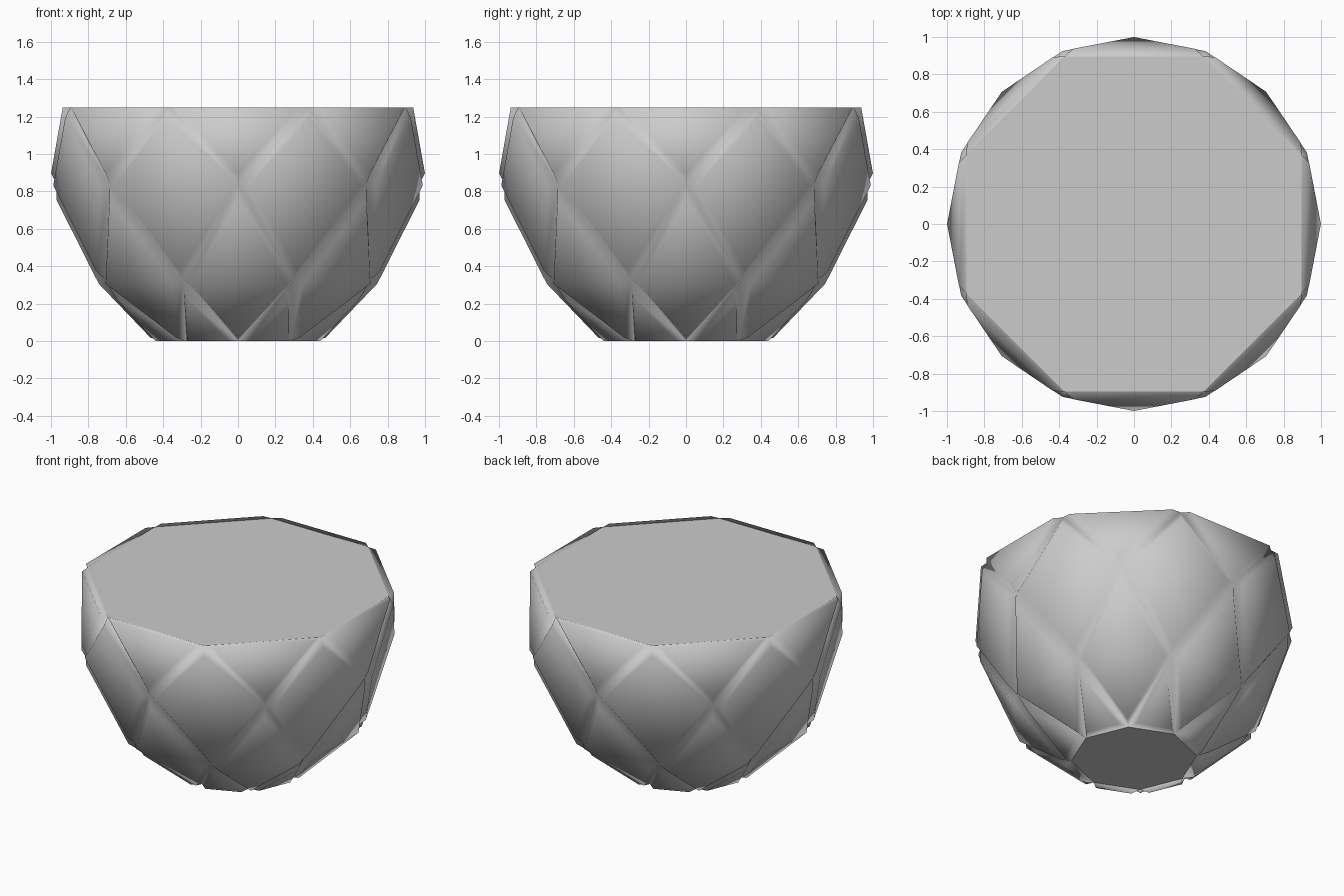
import bpy, bmesh
from math import sin, cos, pi
from mathutils import Vector

cube = bpy.data.objects.get("Cube")
if cube:
    bpy.data.objects.remove(cube, do_unlink=True)

SIDES = 8
INSET, LIFT = 0.034, 0.04          # groove half-width and panel height
STEP = 2 * pi / SIDES
# lattice rows from foot to rim: radius, height, angular shift in steps
ROWS = [(0.395, 0.0, 0), (0.77, 0.33, 0.5), (0.969, 0.84, 0), (0.97, 1.25, 0.5)]

bm = bmesh.new()


def polar(r, z, turn):
    return Vector((r * cos(turn * STEP), r * sin(turn * STEP), z))


nodes = [[bm.verts.new(polar(r, z, i + s)) for i in range(SIDES)] for r, z, s in ROWS]


def node(row, turn):
    return nodes[row][round(turn - ROWS[row][2]) % SIDES]


def half_panel(apex, left, right):
    """Inset corners and outward normal of one triangular half."""
    mid = (left.co + right.co) / 2
    axis, base = mid - apex.co, right.co - left.co
    slant = (apex.co - left.co).length
    sin_half, cos_half = base.length / 2 / slant, axis.length / slant
    normal = axis.cross(base).normalized()
    if normal.dot(Vector((mid.x, mid.y, 0))) < 0:
        normal.negate()
    tip = apex.co + axis.normalized() * INSET / sin_half + normal * LIFT
    slide = base.normalized() * INSET / cos_half
    return tip, left.co + slide, right.co - slide, normal


def walls(apex, left, right, tip, a, b):
    bm.faces.new((apex, left, a, tip))
    bm.faces.new((right, apex, tip, b))
    bm.faces.new((tip, a, b))


def diamond(row, turn):
    """Folded diamond panel whose side corners sit on the given row."""
    left, right = node(row, turn - 0.5), node(row, turn + 0.5)
    top, low = node(row + 1, turn), node(row - 1, turn)
    tip_up, a, b, n_up = half_panel(top, left, right)
    tip_low, _, _, n_low = half_panel(low, left, right)
    out = n_up + n_low
    out *= LIFT / out.dot(n_up)
    va, vb = bm.verts.new(a + out), bm.verts.new(b + out)
    walls(top, left, right, bm.verts.new(tip_up), va, vb)
    walls(low, left, right, bm.verts.new(tip_low), va, vb)


def edge_triangle(row, apex_row, turn):
    """Triangular panel whose base lies on the rim or the foot."""
    left, right = node(row, turn - 0.5), node(row, turn + 0.5)
    apex = node(apex_row, turn)
    tip, a, b, n = half_panel(apex, left, right)
    flat = Vector((n.x, n.y, 0))
    out = flat * LIFT / flat.length_squared
    va, vb = bm.verts.new(a + out), bm.verts.new(b + out)
    walls(apex, left, right, bm.verts.new(tip), va, vb)
    bm.faces.new((left, right, vb, va))


# panels around the body
for i in range(SIDES):
    edge_triangle(3, 2, i)
    diamond(2, i + 0.5)
    diamond(1, i)
    edge_triangle(0, 1, i + 0.5)

# flat top and underside
caps = [bm.faces.new(nodes[3]), bm.faces.new(nodes[0])]
bmesh.ops.inset_individual(bm, faces=caps, thickness=0.008)
bmesh.ops.recalc_face_normals(bm, faces=bm.faces[:])
for f in bm.faces:
    f.smooth = True

mesh = bpy.data.meshes.new("faceted_pot")
bm.to_mesh(mesh)
bm.free()
pot = bpy.data.objects.new("faceted_pot", mesh)
bpy.context.collection.objects.link(pot)

grey = bpy.data.materials.new("plain_grey")
grey.use_nodes = True
colour = (0.6, 0.6, 0.6, 1)
grey.diffuse_color = colour
grey.node_tree.nodes["Principled BSDF"].inputs["Base Color"].default_value = colour
mesh.materials.append(grey)
